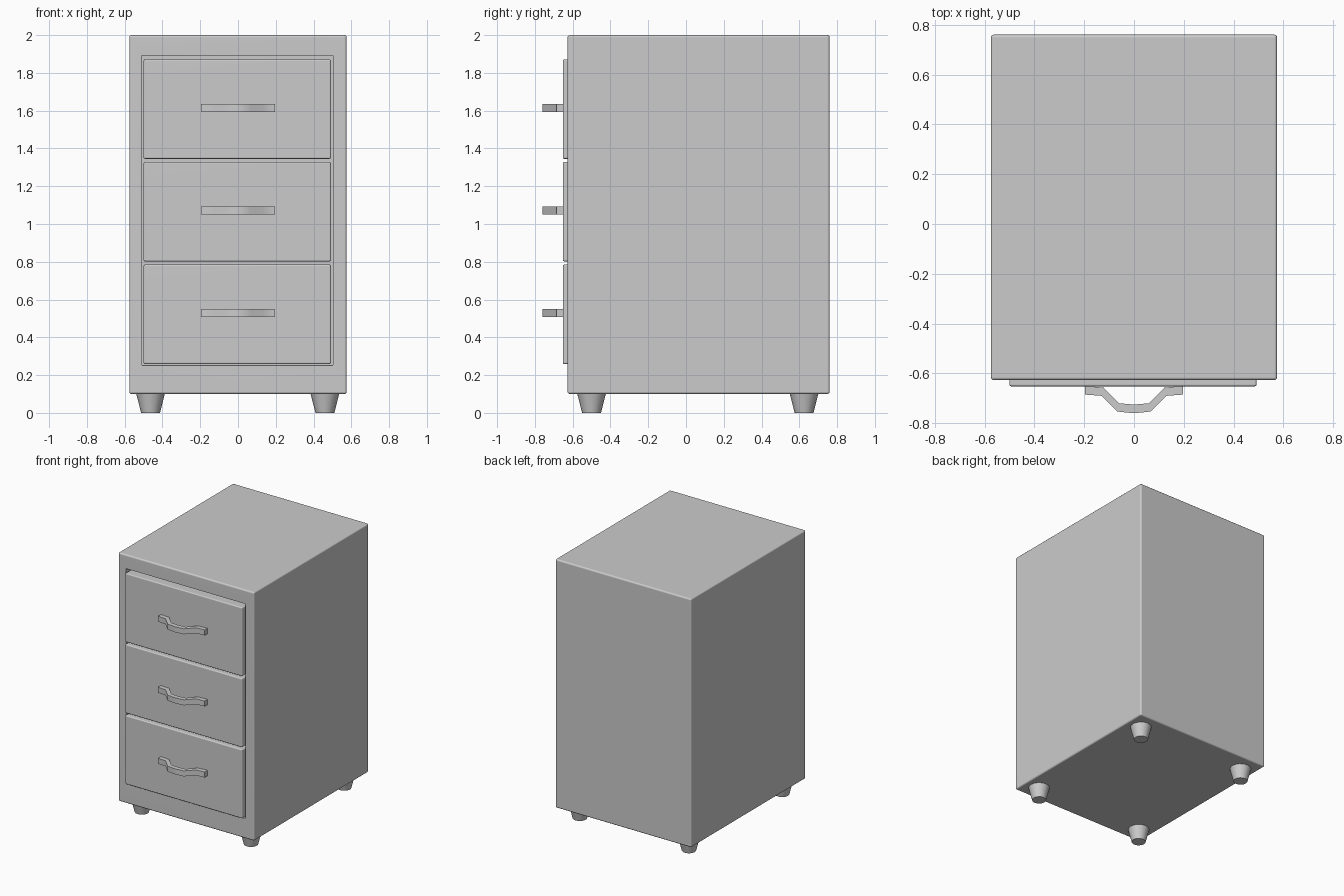
import bpy, bmesh
from math import radians
from mathutils import Matrix, Vector

if "Cube" in bpy.data.objects:
    bpy.data.objects.remove(bpy.data.objects["Cube"])


def finish(bm, name, angle=40, weighted=False):
    bmesh.ops.recalc_face_normals(bm, faces=bm.faces)
    mesh = bpy.data.meshes.new(name)
    bm.to_mesh(mesh)
    bm.free()
    obj = bpy.data.objects.new(name, mesh)
    bpy.context.collection.objects.link(obj)
    bpy.ops.object.select_all(action='DESELECT')
    obj.select_set(True)
    bpy.context.view_layer.objects.active = obj
    bpy.ops.object.shade_smooth_by_angle(angle=radians(angle))
    if weighted:
        mod = obj.modifiers.new("even_shading", 'WEIGHTED_NORMAL')
        mod.keep_sharp = True
    return obj


def rounded_box(lo, hi, radius):
    lo, hi = Vector(lo), Vector(hi)
    bm = bmesh.new()
    bmesh.ops.create_cube(bm, size=1, matrix=Matrix.Translation((lo + hi) / 2)
                          @ Matrix.Diagonal((*(hi - lo), 1)))
    bmesh.ops.bevel(bm, geom=bm.edges[:], offset=radius, segments=3,
                    profile=0.5, affect='EDGES')
    return bm


# Cabinet shell with a recessed front opening
bm = rounded_box((-0.575, -0.627, 0.1), (0.575, 0.76, 2.0), 0.012)
bm.normal_update()
front = min(bm.faces, key=lambda f: f.calc_center_median().y)
bmesh.ops.inset_individual(bm, faces=[front], thickness=0.05)
for v in front.verts:
    v.co.x = 0.502 if v.co.x > 0 else -0.508
    v.co.z = 1.892 if v.co.z > 1 else 0.253
lip = list(front.edges)
hole = bmesh.ops.extrude_discrete_faces(bm, faces=[front])['faces'][0]
bmesh.ops.translate(bm, verts=hole.verts, vec=(0, 0.1, 0))
lip = [e for e in lip if e.is_valid]
bmesh.ops.bevel(bm, geom=lip, offset=0.004, segments=2, profile=0.5, affect='EDGES')
finish(bm, "cabinet_body", 50, True)

# Handle outline: outer edge then inner edge, right half mirrored to the left
outer = [(0, -0.76), (0.068, -0.753), (0.13, -0.69), (0.197, -0.685)]
inner = [(0.197, -0.65), (0.122, -0.657), (0.06, -0.72), (0, -0.725)]
half = outer + inner
outline = half + [(-x, y) for x, y in reversed(half[1:-1])]

# Three drawers, each with a bent bar handle
for i, z in enumerate((0.522, 1.065, 1.608)):
    bm = rounded_box((-0.5, -0.652, z - 0.263), (0.492, -0.54, z + 0.263), 0.008)
    finish(bm, f"drawer_{i + 1}", 50, True)

    bm = bmesh.new()
    zc = z + 0.007
    face = bm.faces.new([bm.verts.new((x, y, zc - 0.021)) for x, y in outline])
    top = bmesh.ops.extrude_face_region(bm, geom=[face])['geom']
    bmesh.ops.translate(bm, vec=(0, 0, 0.042),
                        verts=[g for g in top if isinstance(g, bmesh.types.BMVert)])
    finish(bm, f"drawer_handle_{i + 1}", 50)

# Four tapered feet
for side, x in (("left", -0.463), ("right", 0.46)):
    for end, y in (("front", -0.5), ("back", 0.625)):
        bm = bmesh.new()
        bmesh.ops.create_cone(bm, cap_ends=True, segments=16, radius1=0.05,
                              radius2=0.076, depth=0.102,
                              matrix=Matrix.Translation((x, y, 0.051)))
        finish(bm, f"{end}_{side}_foot")
